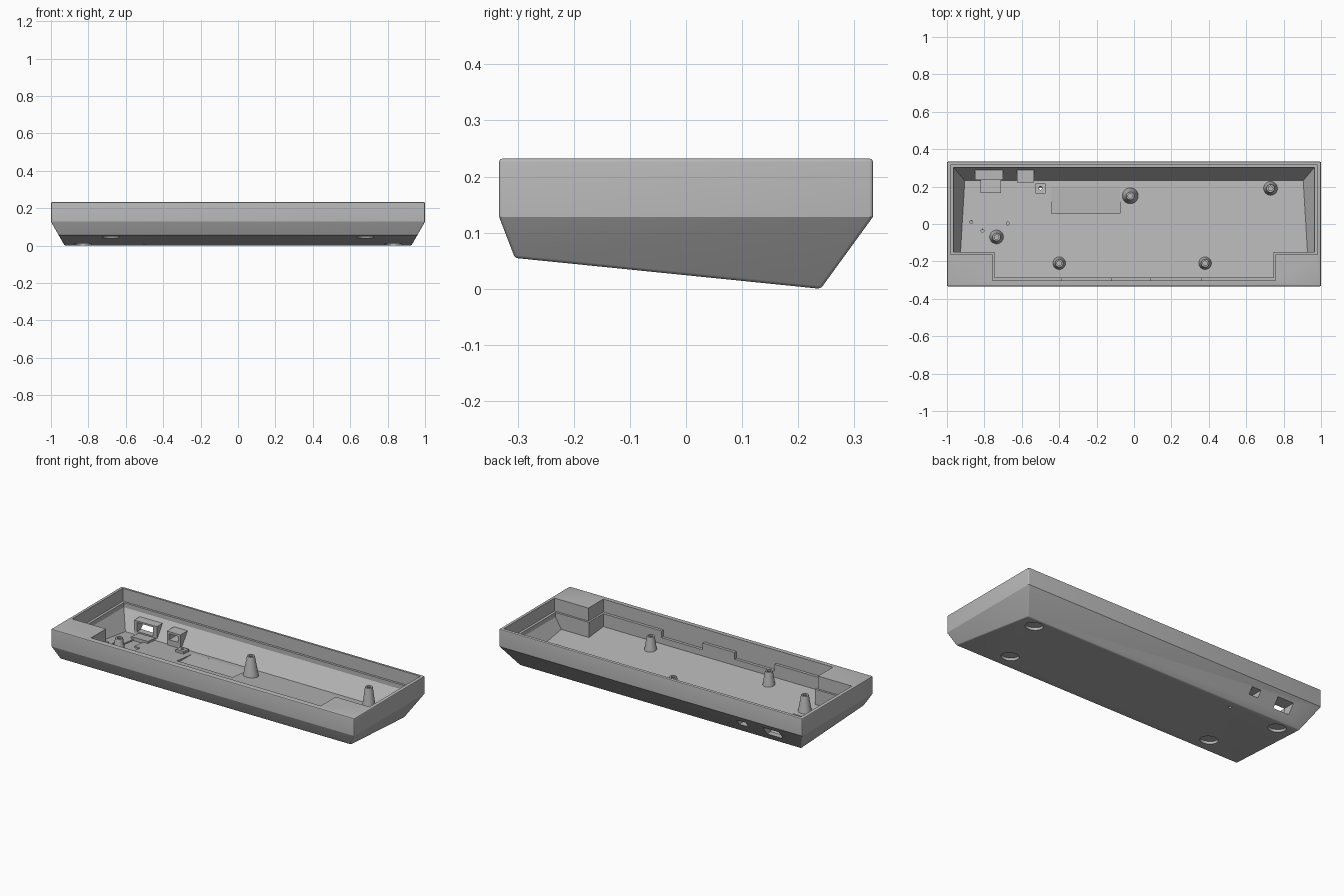
import bpy, bmesh, math
from mathutils import Matrix

cube = bpy.data.objects.get("Cube")
if cube:
    bpy.data.objects.remove(cube, do_unlink=True)

# One plastic colour
plastic = bpy.data.materials.new("grey_plastic")
plastic.use_nodes = True
GREY = (0.48, 0.48, 0.48, 1)
plastic.diffuse_color = GREY
plastic.node_tree.nodes["Principled BSDF"].inputs["Base Color"].default_value = GREY

SLOPE = 0.055 / 0.545
TILT = Matrix.Rotation(-math.atan(SLOPE), 4, 'X')


def underside(y):
    return (0.24 - y) * SLOPE


def floor(y):
    return underside(y) + 0.025


def finish(name, bm):
    bmesh.ops.recalc_face_normals(bm, faces=bm.faces[:])
    mesh = bpy.data.meshes.new(name)
    bm.to_mesh(mesh)
    bm.free()
    mesh.materials.append(plastic)
    ob = bpy.data.objects.new(name, mesh)
    bpy.context.collection.objects.link(ob)
    return ob


def loft(name, rings):
    """Skin equal-length rings of points and cap both ends."""
    bm = bmesh.new()
    loops = [[bm.verts.new(p) for p in ring] for ring in rings]
    for a, b in zip(loops, loops[1:]):
        for i in range(len(a)):
            j = (i + 1) % len(a)
            bm.faces.new((a[i], a[j], b[j], b[i]))
    bm.faces.new(loops[0])
    bm.faces.new(loops[-1])
    return finish(name, bm)


def rect(x0, x1, y0, y1, z):
    height = z if callable(z) else (lambda y: z)
    return [(x, y, height(y)) for x, y in ((x0, y0), (x1, y0), (x1, y1), (x0, y1))]


def box(name, x0, x1, y0, y1, z0, z1):
    return loft(name, [rect(x0, x1, y0, y1, z0), rect(x0, x1, y0, y1, z1)])


def cylinder(name, x, y, z, r, depth, sides=32):
    bm = bmesh.new()
    bmesh.ops.create_cone(bm, cap_ends=True, segments=sides, radius1=r, radius2=r,
                          depth=depth, matrix=Matrix.Translation((x, y, z)) @ TILT)
    return finish(name, bm)


def activate(ob):
    bpy.ops.object.select_all(action='DESELECT')
    ob.select_set(True)
    bpy.context.view_layer.objects.active = ob


def cut(ob, cutters):
    activate(ob)
    for c in cutters:
        mod = ob.modifiers.new("cut", 'BOOLEAN')
        mod.operation, mod.solver, mod.object = 'DIFFERENCE', 'EXACT', c
        bpy.ops.object.modifier_apply(modifier=mod.name)


def smooth(ob):
    activate(ob)
    bpy.ops.object.shade_smooth_by_angle(angle=0.35)


# Outer shell: upright band over a wedge that tapers to a tilted base
def side(z):
    return 1 - 0.57 * (0.128 - z)


xf, xb = side(underside(-0.305)), side(0)
base = [(-xf, -0.305, underside(-0.305)), (xf, -0.305, underside(-0.305)),
        (xb, 0.24, 0), (-xb, 0.24, 0)]
shell = loft("case_shell", [base, rect(-1, 1, -0.333, 0.333, 0.128),
                            rect(-1, 1, -0.333, 0.333, 0.232)])
bevel = shell.modifiers.new("soft_edges", 'BEVEL')
bevel.width, bevel.segments = 0.006, 4
bevel.limit_method, bevel.angle_limit = 'ANGLE', math.radians(45)
activate(shell)
bpy.ops.object.modifier_apply(modifier=bevel.name)


# Cavity: T-shaped, with a ledge below the rim and sloping side and back walls
def tee(x, back, xn, step, front, z, x_step=None):
    height = z if callable(z) else (lambda y: z)
    right = [(x, back), (x_step or x, step), (xn, step), (xn, front)]
    outline = right + [(-px, py) for px, py in reversed(right)]
    return [(px, py, height(py)) for px, py in outline]


def inner_side(y):
    return 0.965 - 0.59 * (0.128 - floor(y))


inner = (0.965, 0.303, 0.745, -0.15, -0.285)
rim = (0.98, 0.316, 0.757, -0.162, -0.302)
cavity = loft("cavity_cutter", [
    tee(inner_side(0.232), 0.232, 0.745, -0.15, -0.285, floor, inner_side(-0.15)),
    tee(*inner, 0.128), tee(*inner, 0.155), tee(*rim, 0.155), tee(*rim, 0.3)])

# Openings and recesses
usb_hole = box("usb_cutter", -0.83, -0.725, 0.15, 0.45, 0.045, 0.098)
jack_hole = box("jack_cutter", -0.61, -0.55, 0.15, 0.45, 0.06, 0.095)
reset_hole = cylinder("reset_cutter", -0.5, 0.19, 0.03, 0.009, 0.2, 16)
cutters = [cavity, usb_hole, jack_hole, reset_hole]
for x0, x1 in ((-0.385, -0.12), (0.09, 0.36)):
    cutters.append(box("clip_cutter", x0, x1, -0.302, -0.27, 0.115, 0.2))
for s in (-1, 1):
    for x, y in ((0.68, -0.2), (0.83, 0.175)):
        cutters.append(cylinder("foot_cutter", s * x, y, underside(y), 0.048, 0.03))
cutters.append(box("battery_cutter", -0.44, -0.075, 0.055, 0.2, 0.029, 0.1))


def sunk(y):
    return floor(y) - 0.008


def above(y):
    return floor(y) + 0.02


for x0, x1, y0, y1 in ((-0.85, -0.7, -0.01, 0.08), (-0.805, -0.74, 0.07, 0.17)):
    cutters.append(box("board_cutter", x0, x1, y0, y1, sunk, above))
for x, y in ((-0.87, 0.01), (-0.675, 0.003), (-0.81, -0.035)):
    cutters.append(cylinder("peg_cutter", x, y, floor(y), 0.008, 0.02, 16))
cut(shell, cutters)
smooth(shell)


# Port housings that follow the sloping back wall
def housing(name, x0, x1, y0, z0, z1):
    return loft(name, [rect(x0, x1, y0, 0.252, z0), rect(x0, x1, y0, 0.302, z1)])


usb = housing("usb_housing", -0.85, -0.7, 0.236, 0.02, 0.108)
cut(usb, [usb_hole])
jack = housing("jack_housing", -0.625, -0.535, 0.222, 0.02, 0.108)
cut(jack, [jack_hole])
box("usb_shelf", -0.82, -0.71, 0.165, 0.24, sunk, lambda y: floor(y) + 0.012)
reset = box("reset_boss", -0.526, -0.474, 0.164, 0.216, sunk, lambda y: floor(y) + 0.015)
cut(reset, [reset_hole])

for c in cutters:
    bpy.data.objects.remove(c, do_unlink=True)


# Tapered screw posts with blind holes
def post(x, y, r):
    z0, z1 = floor(y) - 0.008, 0.15
    profile = [(r, z0), (0.021, z1), (0.012, z1), (0.012, z1 - 0.06)]
    rings = [[(x + pr * math.cos(a), y + pr * math.sin(a), pz)
              for a in (math.tau * i / 32 for i in range(32))] for pr, pz in profile]
    smooth(loft("screw_post", rings))


for x, y, r in ((-0.02, 0.15, 0.044), (0.73, 0.19, 0.038), (-0.735, -0.07, 0.038),
                (-0.4, -0.21, 0.035), (0.38, -0.21, 0.035)):
    post(x, y, r)
